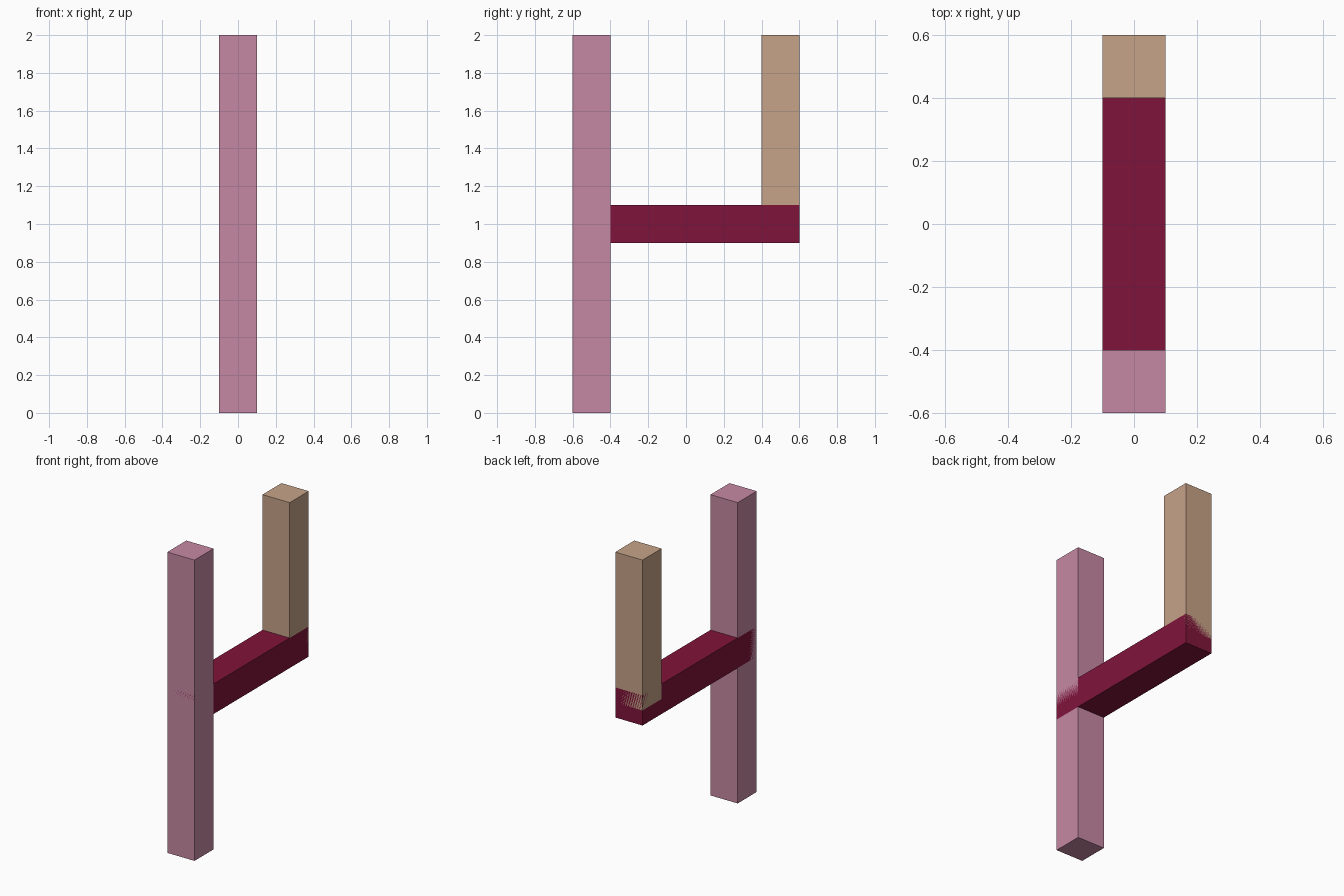
import bpy

if "Cube" in bpy.data.objects:
    bpy.data.objects.remove(bpy.data.objects["Cube"])


def make_material(name, color):
    mat = bpy.data.materials.new(name)
    mat.diffuse_color = (*color, 1.0)
    mat.use_nodes = True
    mat.node_tree.nodes["Principled BSDF"].inputs["Base Color"].default_value = mat.diffuse_color
    return mat


def box(name, lo, hi, mat):
    center = [(a + b) / 2 for a, b in zip(lo, hi)]
    bpy.ops.mesh.primitive_cube_add(size=1, location=center)
    obj = bpy.context.object
    obj.name = name
    obj.scale = [b - a for a, b in zip(lo, hi)]
    bpy.ops.object.transform_apply(location=False, rotation=False, scale=True)
    obj.data.materials.append(mat)
    return obj


pink = make_material("pink", (0.565, 0.25, 0.366))
crimson = make_material("crimson", (0.216, 0.007, 0.042))
tan = make_material("tan", (0.565, 0.366, 0.246))

W = 0.1  # half thickness of every beam

# Full-height post at the front
box("tall_post", (-W, -0.6, 0), (W, -0.4, 2), pink)

# Horizontal bar joining both posts
box("crossbar", (-W, -0.6, 0.9), (W, 0.6, 1.1), crimson)

# Half-height post at the back, its foot sunk to the middle of the bar
box("short_post", (-W, 0.4, 1.0), (W, 0.6, 2), tan)
